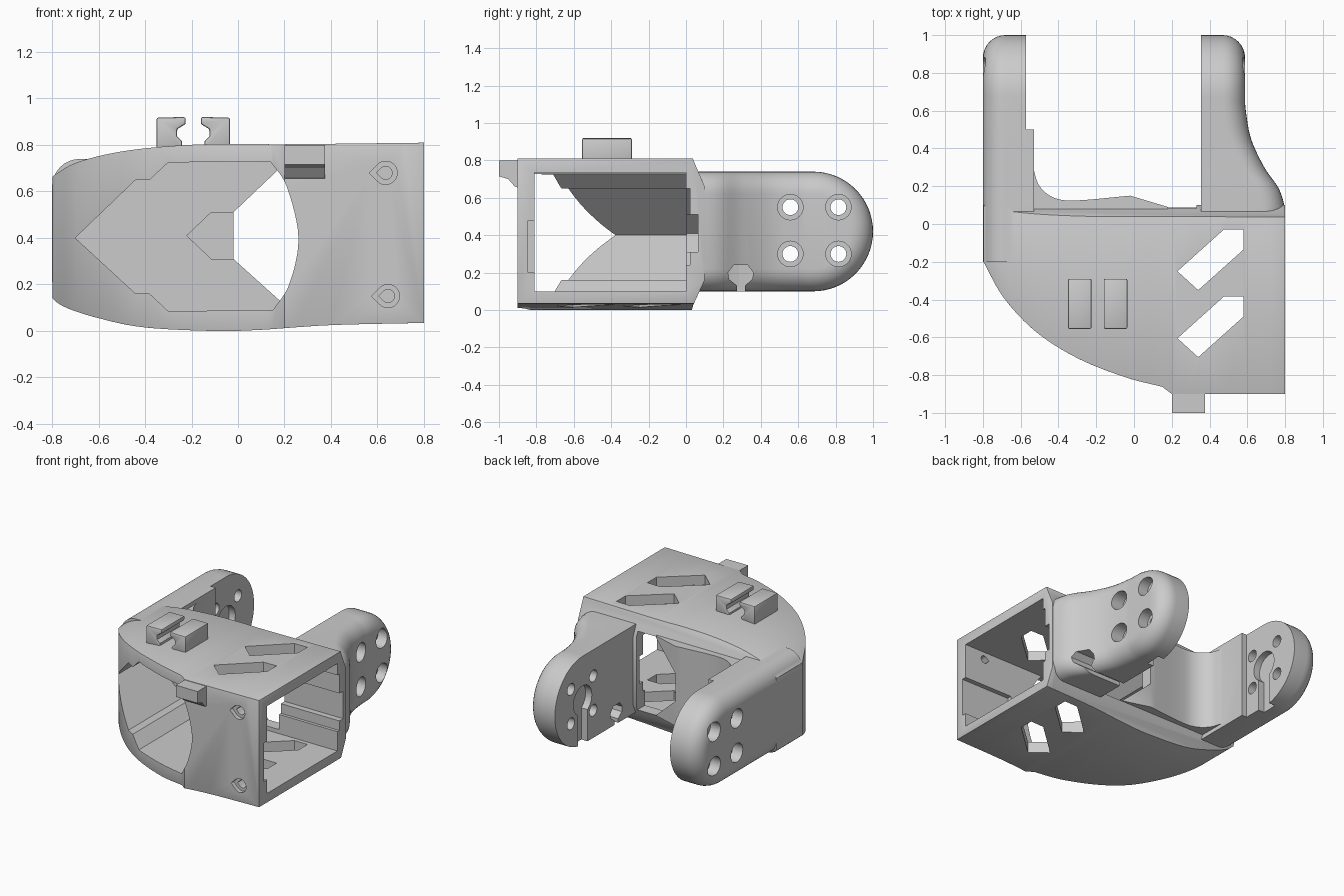
import bpy, bmesh, math
from mathutils import Vector

if "Cube" in bpy.data.objects:
    bpy.data.objects.remove(bpy.data.objects["Cube"])


def obj_from(bm, name):
    bmesh.ops.recalc_face_normals(bm, faces=bm.faces)
    me = bpy.data.meshes.new(name)
    bm.to_mesh(me)
    bm.free()
    ob = bpy.data.objects.new(name, me)
    bpy.context.collection.objects.link(ob)
    return ob


def prism(name, pts, axis, a, b):
    """Extrude a 2D profile along an axis from a to b."""
    def put(p, t):
        return {'x': (t, p[0], p[1]), 'y': (p[0], t, p[1]), 'z': (p[0], p[1], t)}[axis]
    bm = bmesh.new()
    lo = [bm.verts.new(put(p, a)) for p in pts]
    hi = [bm.verts.new(put(p, b)) for p in pts]
    bm.faces.new(lo)
    bm.faces.new(hi)
    n = len(pts)
    for i in range(n):
        j = (i + 1) % n
        bm.faces.new((lo[i], lo[j], hi[j], hi[i]))
    return obj_from(bm, name)


def rect(a, b, c, d):
    return [(a, c), (b, c), (b, d), (a, d)]


def circle(cx, cy, r, n=32):
    return [(cx + r * math.cos(2 * math.pi * i / n), cy + r * math.sin(2 * math.pi * i / n)) for i in range(n)]


def teardrop(cx, cy, r):
    arc = [math.radians(-135 + 270 * i / 20) for i in range(21)]
    return [(cx + r * math.cos(t), cy + r * math.sin(t)) for t in arc] + [(cx - r * 1.41, cy)]


def spline(pts, n=6):
    """Smooth curve through the points."""
    p = [Vector(q) for q in pts]
    p = [2 * p[0] - p[1]] + p + [2 * p[-1] - p[-2]]
    out = []
    for i in range(1, len(p) - 2):
        a, b, c, d = p[i - 1:i + 3]
        for k in range(n):
            t = k / n
            out.append(tuple(0.5 * (2 * b + (c - a) * t + (2 * a - 5 * b + 4 * c - d) * t * t
                                    + (3 * b - a - 3 * c + d) * t ** 3)))
    return out + [tuple(p[-2])]


def apply_mod(ob, mod):
    bpy.context.view_layer.objects.active = ob
    bpy.ops.object.modifier_apply(modifier=mod.name)


def boolean(ob, tool, op='DIFFERENCE'):
    m = ob.modifiers.new('bool', 'BOOLEAN')
    m.operation, m.solver, m.object = op, 'EXACT', tool
    apply_mod(ob, m)
    bpy.data.objects.remove(tool)


def bevel(ob, w, seg=2):
    m = ob.modifiers.new('bevel', 'BEVEL')
    m.width, m.segments, m.limit_method, m.angle_limit = w, seg, 'ANGLE', math.radians(50)
    apply_mod(ob, m)


CY, CZ, H = 0.68, 0.42, 0.32   # centre and radius of the arm ends


def arm(name, inner, curve, r, side):
    """Round-ended arm with a rounded outer rim; curve lists (y, outer x)."""
    def ring(d):
        lower = [(y, -(H - d), x) for y, x in curve]
        tip = [(CY + (H - d) * math.cos(t), (H - d) * math.sin(t), curve[-1][1])
               for t in [math.radians(-90 + 180 * i / 32) for i in range(1, 32)]]
        upper = [(y, -z, x) for y, z, x in reversed(lower)]
        return lower + tip + upper
    bm = bmesh.new()
    loops = [[bm.verts.new((inner, y, CZ + z)) for y, z, x in ring(0)]]
    for k in range(9):
        t = math.pi / 2 * k / 8
        drop = r * (1 - math.sin(t))
        loops.append([bm.verts.new((x - side * drop, y, CZ + z))
                      for y, z, x in ring(r * (1 - math.cos(t)))])
    for a, b in zip(loops, loops[1:]):
        for i in range(len(a) - 1):
            bm.faces.new((a[i], a[i + 1], b[i + 1], b[i]))
    last = loops[-1]
    n = len(last)
    for i in range(n // 2 - 1):
        bm.faces.new((last[i], last[i + 1], last[n - 2 - i], last[n - 1 - i]))
    m = n // 2
    bm.faces.new((last[m - 1], last[m], last[m + 1]))
    bm.faces.new(loops[0])
    bm.faces.new([l[0] for l in loops] + [l[-1] for l in reversed(loops)])
    return obj_from(bm, name)


# Main shell: plan, front and side profiles intersected
plan = [(0.8, 0.2), (0.8, -0.9), (0.2, -0.9)] + spline(
    [(0.15, -0.862), (-0.05, -0.81), (-0.3, -0.71), (-0.52, -0.57), (-0.69, -0.39), (-0.797, -0.2)]) + [(-0.797, 0.2)]
front = spline([(-0.82, 0.65), (-0.7, 0.722), (-0.5, 0.772), (-0.25, 0.798), (0, 0.805), (0.2, 0.803), (0.82, 0.81)]) \
    + spline([(0.82, 0.035), (0.4, 0.025), (0.1, 0.005), (-0.1, 0), (-0.4, 0.015), (-0.6, 0.055), (-0.75, 0.105), (-0.82, 0.16)])
side = [(-1.1, -0.1), (0, -0.1), (0.04, 0.03), (0.1, 0.16), (0.1, 0.66), (0.04, 0.8), (0, 0.95), (-1.1, 0.95)]
shell = prism('bracket_shell', plan, 'z', -0.2, 1.1)
boolean(shell, prism('f', front, 'y', -1.3, 1.3), 'INTERSECT')
boolean(shell, prism('s', side, 'x', -1.2, 1.2), 'INTERSECT')
bevel(shell, 0.014)

# Arms and the thick curved web behind the shell
flare = spline([(0.03, 0.798), (0.1, 0.795), (0.19, 0.765), (0.3, 0.69), (0.45, 0.62), (0.6, 0.592), (CY, 0.588)])
boolean(shell, arm('right', 0.355, flare, 0.12, 1), 'UNION')
boolean(shell, arm('left', -0.53, [(-0.2, -0.8), (0.1, -0.8), (0.4, -0.8), (CY, -0.8)], 0.12, -1), 'UNION')
web = [(-0.6, -0.05), (-0.6, 0.3)] + spline(
    [(-0.535, 0.3), (-0.5, 0.2), (-0.42, 0.138), (-0.3, 0.125), (-0.02, 0.15)]) + [(0.18, 0.09), (0.18, -0.05)]
boolean(shell, prism('web', web, 'z', 0.13, 0.71), 'UNION')

# Pointed cavity open at the front, and box cavity open on the right
window = [(-0.3, 0.085), (-0.38, 0.16), (-0.44, 0.16), (-0.7, 0.4), (-0.44, 0.65), (-0.38, 0.65), (-0.3, 0.725)] \
    + spline([(0.14, 0.728), (0.21, 0.62), (0.26, 0.4), (0.22, 0.2), (0.15, 0.09)])
cuts = [prism('c', window, 'y', -1.2, 0.003),
        prism('c', rect(-0.81, 0.0, 0.1, 0.735), 'x', 0.05, 0.95),
        prism('c', rect(-0.845, -0.7, 0.2, 0.48), 'x', 0.4, 0.95),
        prism('c', rect(-0.1, 0.022, 0.24, 0.65), 'x', 0.3, 0.95)]
# Guide channel and opening in the back wall
cuts.append(prism('c', [(-0.22, 0.41), (-0.115, 0.31), (0.95, 0.31), (0.95, 0.51), (-0.115, 0.51)], 'y', -0.1, 0.065))
cuts.append(prism('c', [(-0.02, 0.31), (-0.02, 0.51), (0.18, 0.7), (0.33, 0.7), (0.33, 0.13), (0.18, 0.13)], 'y', -0.08, 0.3))
# Slanted slots through top and bottom
for dy in (0, -0.355):
    slot = [(0.23, -0.25), (0.475, -0.03), (0.58, -0.03), (0.58, -0.135), (0.34, -0.35)]
    cuts.append(prism('c', [(x, y + dy) for x, y in slot], 'z', -0.2, 1.1))
# Countersunk screw holes in the front wall
for x, z in ((0.635, 0.68), (0.645, 0.15)):
    cuts.append(prism('c', teardrop(x, z, 0.05), 'y', -1, -0.87))
    cuts.append(prism('c', teardrop(x, z, 0.028), 'y', -1, -0.77))
# Arm holes with counterbores
for y in (CY - 0.122, CY + 0.135):
    for z in (0.3, 0.55):
        cuts.append(prism('c', circle(y, z, 0.042), 'x', -1, 1))
        cuts.append(prism('c', circle(y, z, 0.068), 'x', 0.51, 1))
        cuts.append(prism('c', circle(y, z, 0.068), 'x', -1, -0.72))
# Inner-face recesses: step, hub pocket and its entry slot
cuts.append(prism('c', rect(0.5, 1.1, 0, 0.9), 'x', -0.571, -0.4))
for a, b in ((0.3, 0.405), (-0.62, -0.5)):
    cuts.append(prism('c', circle(CY, CZ, 0.105), 'x', a, b))
    cuts.append(prism('c', rect(CY - 0.055, CY + 0.055, 0.0, CZ), 'x', a, b))
# Cable notch under the right arm
cuts.append(prism('c', [(0.273, 0.05), (0.273, 0.13), (0.23, 0.165), (0.225, 0.2), (0.255, 0.24), (0.33, 0.24),
                        (0.36, 0.2), (0.355, 0.165), (0.315, 0.13), (0.315, 0.05)], 'x', 0.3, 0.95))
for c in cuts:
    boolean(shell, c)

# Small hook on the front edge
tab = prism('front_hook', [(-1, 0.8), (-1, 0.715), (-0.95, 0.7), (-0.915, 0.66), (-0.88, 0.65), (-0.88, 0.8)], 'x', 0.2, 0.375)

# Pair of cable clips on top
clip = [(-0.35, 0.78), (-0.35, 0.918), (-0.225, 0.92), (-0.225, 0.89), (-0.262, 0.868), (-0.262, 0.838), (-0.24, 0.815), (-0.24, 0.78)]
parts = [shell, tab]
for name, pts in (('clip_left', clip), ('clip_right', [(-0.385 - x, z) for x, z in clip])):
    c = prism(name, pts, 'y', -0.555, -0.29)
    bevel(c, 0.008)
    parts.append(c)

for o in bpy.context.selected_objects:
    o.select_set(False)
for o in parts:
    o.select_set(True)
bpy.context.view_layer.objects.active = shell
bpy.ops.object.shade_smooth_by_angle(angle=math.radians(30))
